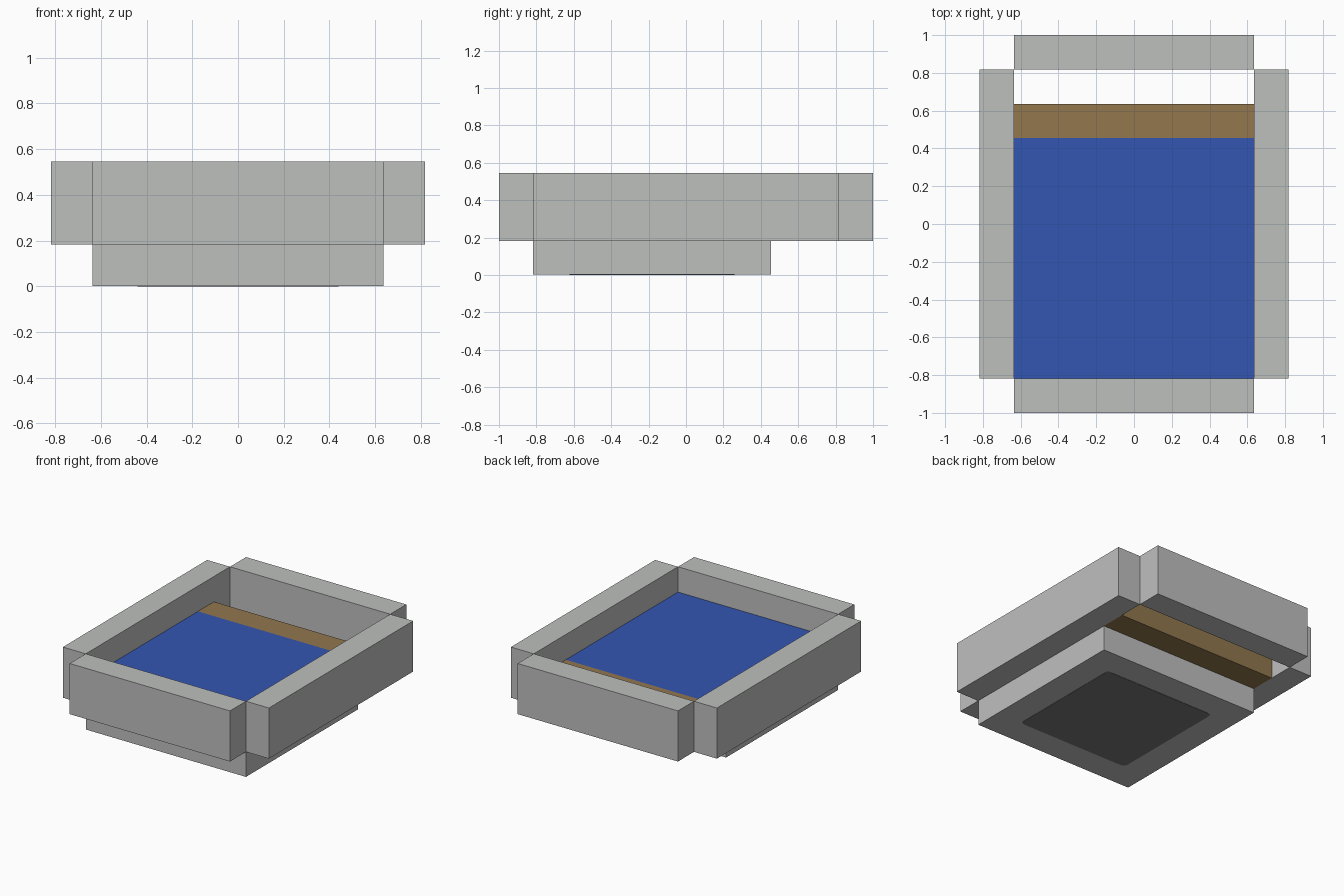
import bpy
import bmesh

cube = bpy.data.objects.get("Cube")
if cube:
    bpy.data.objects.remove(cube, do_unlink=True)

U = 2 / 11  # one block unit


def material(name, r, g, b):
    m = bpy.data.materials.new(name)
    m.use_nodes = True
    m.diffuse_color = (r, g, b, 1)
    m.node_tree.nodes["Principled BSDF"].inputs["Base Color"].default_value = (r, g, b, 1)
    return m


stone = material("light grey stone", 0.515, 0.525, 0.515)
water = material("blue water", 0.033, 0.093, 0.445)
wood = material("brown wood", 0.287, 0.184, 0.076)
dark = material("dark grey panel", 0.185, 0.185, 0.185)


def box(name, mat, x, y, z, corner=0):
    """Box spanning the given (min, max) ranges, with optional rounded upright edges."""
    bm = bmesh.new()
    bmesh.ops.create_cube(bm, size=1)
    for v in bm.verts:
        for i, (lo, hi) in enumerate((x, y, z)):
            v.co[i] = hi if v.co[i] > 0 else lo
    if corner:
        upright = [e for e in bm.edges if abs(e.verts[0].co.z - e.verts[1].co.z) > 1e-4]
        bmesh.ops.bevel(bm, geom=upright, offset=corner, segments=3, profile=0.5, affect='EDGES')
    mesh = bpy.data.meshes.new(name)
    bm.to_mesh(mesh)
    bm.free()
    mesh.materials.append(mat)
    obj = bpy.data.objects.new(name, mesh)
    bpy.context.collection.objects.link(obj)
    return obj


inner = (-3.5 * U, 3.5 * U)
wall_z = (U, 3 * U)

# Base block with a thin panel set into its underside
box("base", stone, inner, (-4.5 * U, 2.5 * U), (0.002, U))
box("underside_panel", dark, (-0.44, 0.44), (-U - 0.44, -U + 0.44), (0, 0.004), corner=0.03)

# Water on the base, and the wooden beam behind it
box("water", water, inner, (-4.5 * U, 2.5 * U), (U, 2 * U))
box("rear_beam", wood, inner, (2.5 * U, 3.5 * U), (U, 2 * U))

# Surrounding walls, in opposite pairs
for side, name_x, name_y in ((-1, "right_wall", "front_wall"), (1, "left_wall", "back_wall")):
    box(name_x, stone, sorted((side * 3.5 * U, side * 4.5 * U)), (-4.5 * U, 4.5 * U), wall_z)
    box(name_y, stone, inner, sorted((side * 4.5 * U, side * 5.5 * U)), wall_z)
